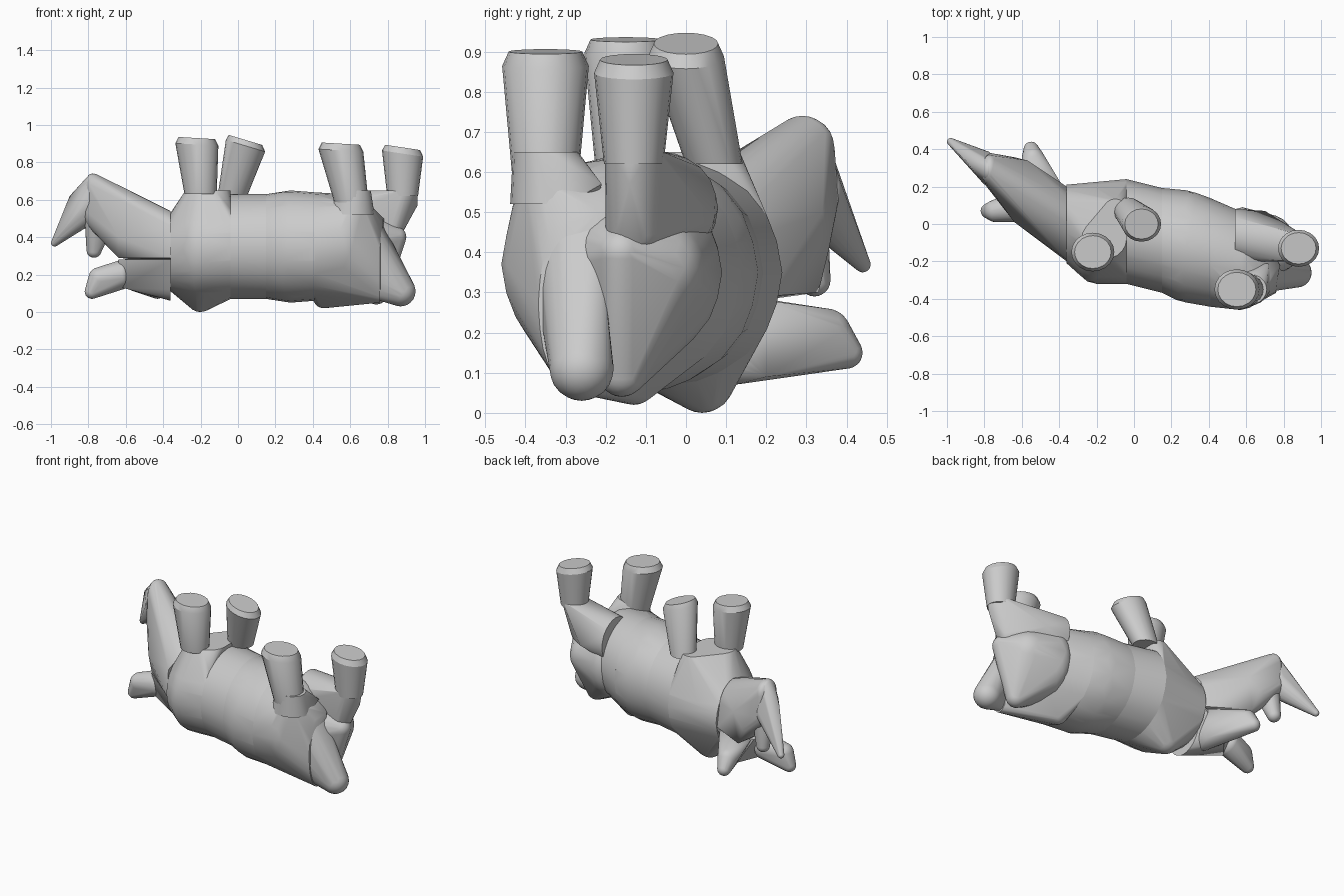
import bpy
import bmesh
from math import radians
from mathutils import Vector

# Squash factors for the basic ball
ROUND = Vector((1, 1, 1))
BARREL = Vector((.6, 1, 1))
UPRIGHT_DISC = Vector((0, 1, 1))
LEVEL_DISC = Vector((1, .9, 0))
UPRIGHT_OVAL = Vector((0, .4, 1))

cube = bpy.data.objects.get("Cube")
if cube:
    bpy.data.objects.remove(cube, do_unlink=True)


def ball(center, radius, squash=ROUND):
    """Points of a ball, or of a disc when one squash factor is zero."""
    source = bmesh.new()
    bmesh.ops.create_icosphere(source, subdivisions=3, radius=radius)
    points = [Vector(center) + vert.co * squash for vert in source.verts]
    source.free()
    return points


def corner(*position):
    """A single sharp corner of a part."""
    return [Vector(position)]


def spine_ring(x, girth=.29):
    """Upright cross-section of the trunk, which slants towards its rear."""
    center = Vector((x, -.05 - x / 4, .35))
    return ball(center, girth, UPRIGHT_DISC)


def hull_part(name, *point_groups):
    """Wrap groups of points in one convex skin."""
    bm = bmesh.new()
    for group in point_groups:
        for point in group:
            bm.verts.new(point)
    bmesh.ops.remove_doubles(bm, verts=bm.verts[:], dist=.004)
    result = bmesh.ops.convex_hull(bm, input=bm.verts[:], use_existing_faces=False)
    unused = set(result["geom_interior"]) | set(result["geom_unused"])
    loose = [item for item in unused if isinstance(item, bmesh.types.BMVert)]
    bmesh.ops.delete(bm, geom=loose, context="VERTS")
    bmesh.ops.recalc_face_normals(bm, faces=bm.faces[:])
    mesh = bpy.data.meshes.new(name)
    bm.to_mesh(mesh)
    bm.free()
    part = bpy.data.objects.new(name, mesh)
    bpy.context.collection.objects.link(part)
    bpy.ops.object.select_all(action="DESELECT")
    part.select_set(True)
    bpy.context.view_layer.objects.active = part
    bpy.ops.object.shade_smooth_by_angle(angle=radians(30))


def leg(name, knee, foot, foot_radius, tilt):
    """Flared leg ending in a slightly bevelled, tilted foot."""
    foot = Vector(foot)
    bevel = Vector((0, 0, foot_radius * .3))
    rim = ball(foot - bevel, foot_radius, LEVEL_DISC)
    sole = ball(foot, foot_radius * .85, LEVEL_DISC)
    for point in rim + sole:
        point.z -= tilt * (point.x - foot.x)
    hull_part(name, ball(knee, foot_radius * .75, LEVEL_DISC), rim, sole)


# Trunk, from the chest to the two halves of the rump
shoulder_ring = spine_ring(-.04, girth=.28)
waist_ring = spine_ring(.15, girth=.28)
hip_ring = spine_ring(.41)

hull_part("chest",
          ball((-.36, 0, .32), .21, UPRIGHT_DISC),
          shoulder_ring,
          ball((-.2, -.05, .34), .27, BARREL),
          ball((-.2, .04, .08), .08),
          ball((-.16, -.08, .65), .12, LEVEL_DISC),
          ball((-.1, .08, .65), .06, LEVEL_DISC))
hull_part("ribs", shoulder_ring, waist_ring)
hull_part("belly", waist_ring, hip_ring,
          ball((.28, -.12, .35), .3, BARREL))
hull_part("right_rump", hip_ring,
          ball((.57, -.2, .37), .26, BARREL),
          ball((.46, -.13, .08), .06),
          ball((.61, -.33, .57), .1, LEVEL_DISC),
          ball((.76, -.28, .27), .22, UPRIGHT_OVAL),
          corner(.78, -.22, .5))
hull_part("left_rump",
          ball((.58, -.14, .35), .23, BARREL),
          ball((.72, -.08, .36), .13),
          ball((.84, -.16, .4), .06),
          ball((.74, -.16, .1), .06))

# Thighs joining the rump to the rear legs
hull_part("left_thigh",
          ball((.54, -.06, .51), .14, UPRIGHT_DISC),
          ball((.88, -.13, .65), .08, LEVEL_DISC),
          ball((.82, -.13, .46), .07),
          corner(.7, .07, .48),
          corner(.96, -.14, .57))
hull_part("right_thigh",
          ball((.61, -.33, .52), .12, LEVEL_DISC),
          ball((.62, -.35, .65), .09, LEVEL_DISC),
          corner(.72, -.21, .57))

# Four legs
leg("front_right_leg", knee=(-.2, -.15, .63), foot=(-.22, -.15, .93),
    foot_radius=.115, tilt=.06)
leg("front_left_leg", knee=(-.03, .07, .62), foot=(.04, 0, .92),
    foot_radius=.105, tilt=.3)
leg("rear_right_leg", knee=(.61, -.35, .57), foot=(.55, -.35, .9),
    foot_radius=.12, tilt=.06)
leg("rear_left_leg", knee=(.88, -.13, .62), foot=(.88, -.13, .88),
    foot_radius=.11, tilt=.15)

# Tail, hanging from the right side of the rump
hull_part("tail",
          ball((.87, -.26, .11), .08),
          ball((.76, -.28, .26), .2, UPRIGHT_OVAL),
          corner(.77, -.22, .48))

# Head and lower neck, both starting inside the chest
hull_part("head",
          ball((-.36, .04, .4), .14, UPRIGHT_DISC),
          corner(-.36, -.2, .29),
          corner(-.36, -.19, .46),
          corner(-.36, .2, .29),
          corner(-.57, .34, .5),
          corner(-.64, .01, .4),
          corner(-.64, .04, .29),
          ball((-.77, .29, .66), .08, BARREL),
          ball((-.66, .28, .43), .08),
          ball((-.77, .29, .53), .09, BARREL),
          corner(-.6, .33, .3))
hull_part("lower_neck",
          ball((-.36, .01, .18), .12, UPRIGHT_DISC),
          corner(-.36, -.19, .28),
          corner(-.36, .2, .28),
          corner(-.64, .04, .28),
          corner(-.62, .2, .28),
          corner(-.62, .05, .13),
          corner(-.5, .2, .1))

# Pointed snout and small jaw
hull_part("snout",
          ball((-.78, .29, .68), .06, BARREL),
          ball((-.79, .31, .55), .08, BARREL),
          ball((-.98, .44, .37), .02),
          corner(-.8, .21, .6),
          corner(-.9, .34, .62))
hull_part("jaw",
          ball((-.75, .29, .5), .07, LEVEL_DISC),
          ball((-.77, .32, .33), .04),
          corner(-.68, .27, .43))

# Ears, growing out of the lower neck
hull_part("right_ear",
          ball((-.62, .09, .2), .08, BARREL),
          ball((-.74, .07, .18), .06),
          ball((-.78, .07, .11), .04))
hull_part("left_ear",
          ball((-.43, .12, .17), .1, BARREL),
          corner(-.38, .2, .09),
          corner(-.38, .2, .28),
          corner(-.61, .22, .28),
          ball((-.54, .35, .2), .06),
          ball((-.55, .4, .15), .04))
